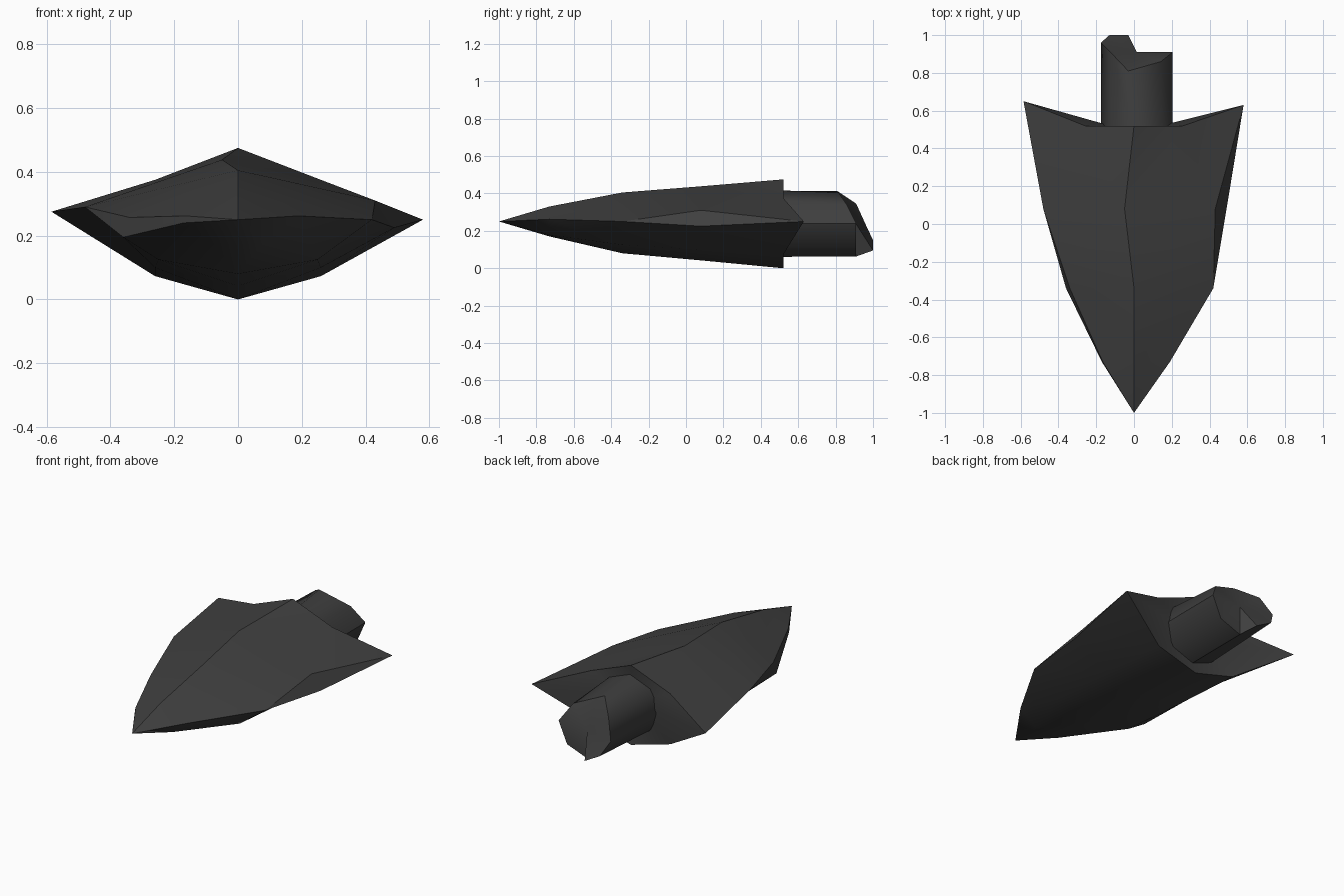
import bpy, bmesh, math

cube = bpy.data.objects.get("Cube")
if cube:
    bpy.data.objects.remove(cube, do_unlink=True)

stone = bpy.data.materials.new("dark grey")
stone.use_nodes = True
colour = (0.05, 0.05, 0.05, 1)
stone.diffuse_color = colour
stone.node_tree.nodes["Principled BSDF"].inputs["Base Color"].default_value = colour


def build(name, faces, smooth_angle):
    """Make an object from faces given as lists of corner points."""
    bm = bmesh.new()
    for corners in faces:
        pts = list(dict.fromkeys(corners))
        if len(pts) > 2:
            bm.faces.new([bm.verts.new(p) for p in pts])
    bmesh.ops.remove_doubles(bm, verts=bm.verts, dist=0.0005)
    bmesh.ops.recalc_face_normals(bm, faces=bm.faces)
    mesh = bpy.data.meshes.new(name)
    bm.to_mesh(mesh)
    bm.free()
    mesh.materials.append(stone)
    obj = bpy.data.objects.new(name, mesh)
    bpy.context.collection.objects.link(obj)
    bpy.ops.object.select_all(action='DESELECT')
    obj.select_set(True)
    bpy.context.view_layer.objects.active = obj
    bpy.ops.object.shade_smooth_by_angle(angle=math.radians(smooth_angle))


def strip(a, b, rows):
    """Triangles between two lines of points that run from tip to back."""
    tris = []
    for i in range(rows):
        tris += [[a[i], a[i + 1], b[i + 1]], [a[i], b[i + 1], b[i]]]
    return tris


# Chipped blade: ridge, keel and side edges running from the tip to the back
tip = (0, -1, .25)
ridge = [tip, (0, -.73, .33), (0, -.34, .405), (-.05, .08, .438), (0, .52, .475)]
keel = [tip, (0, -.73, .17), (0, -.34, .08), (0, .08, .042), (0, .52, 0)]
left_up = [tip, (.19, -.73, .262), (.42, -.34, .25), (.43, .08, .31), (.58, .63, .25)]
left_low = left_up[:3] + [(.49, .08, .225), left_up[4]]
right_up = [tip, (-.165, -.73, .262), (-.34, -.34, .257), (-.48, .08, .29), (-.585, .65, .275)]
right_low = [tip, (-.17, -.73, .24), (-.36, -.34, .195)] + right_up[3:]
hollow = (0, .485, .25)

faces = []
for upper, lower, side in ((left_up, left_low, 1), (right_up, right_low, -1)):
    high = (side * .26, .52, .375)
    belly = [tip] + [(side * x, y, z) for x, y, z in
                     ((.08, -.73, .178), (.25, -.34, .125), (.26, .08, .1), (.26, .52, .073))]
    # upper slope, bevelled side strip and two-part underside
    faces += strip(ridge, upper, 3)
    faces += [[ridge[3], ridge[4], high], [ridge[3], high, upper[3]], [high, upper[4], upper[3]]]
    faces += strip(upper, lower, 4) + strip(lower, belly, 4) + strip(belly, keel, 4)
    # hollowed back between the barbs
    outline = [ridge[4], high, upper[4], belly[4], keel[4]]
    faces += [[p, q, hollow] for p, q in zip(outline, outline[1:])]
build("blade", faces, 32)

# Snapped eight-sided shaft
end = [(.205, .91, .24), (.143, .86, .34), (-.03, .81, .412), (-.125, .91, .345),
       (-.175, .96, .235), (-.13, 1, .15), (.015, .91, .063), (.149, .91, .113)]
splinter, core = (-.03, 1, .095), (.015, .91, .235)
start = [(.015 + .19 * math.cos(a), .48, .238 + .177 * math.sin(a))
         for a in (math.tau * i / 8 for i in range(8))]
faces = [start]
for i in range(8):
    j = (i + 1) % 8
    if i == 5:
        # splinter left standing on the lower edge
        faces += [[start[i], start[j], splinter, end[i]], [start[j], end[j], splinter],
                  [core, end[i], splinter], [core, splinter, end[j]]]
    else:
        faces += [[start[i], start[j], end[j], end[i]], [end[i], end[j], core]]
build("broken_shaft", faces, 50)
